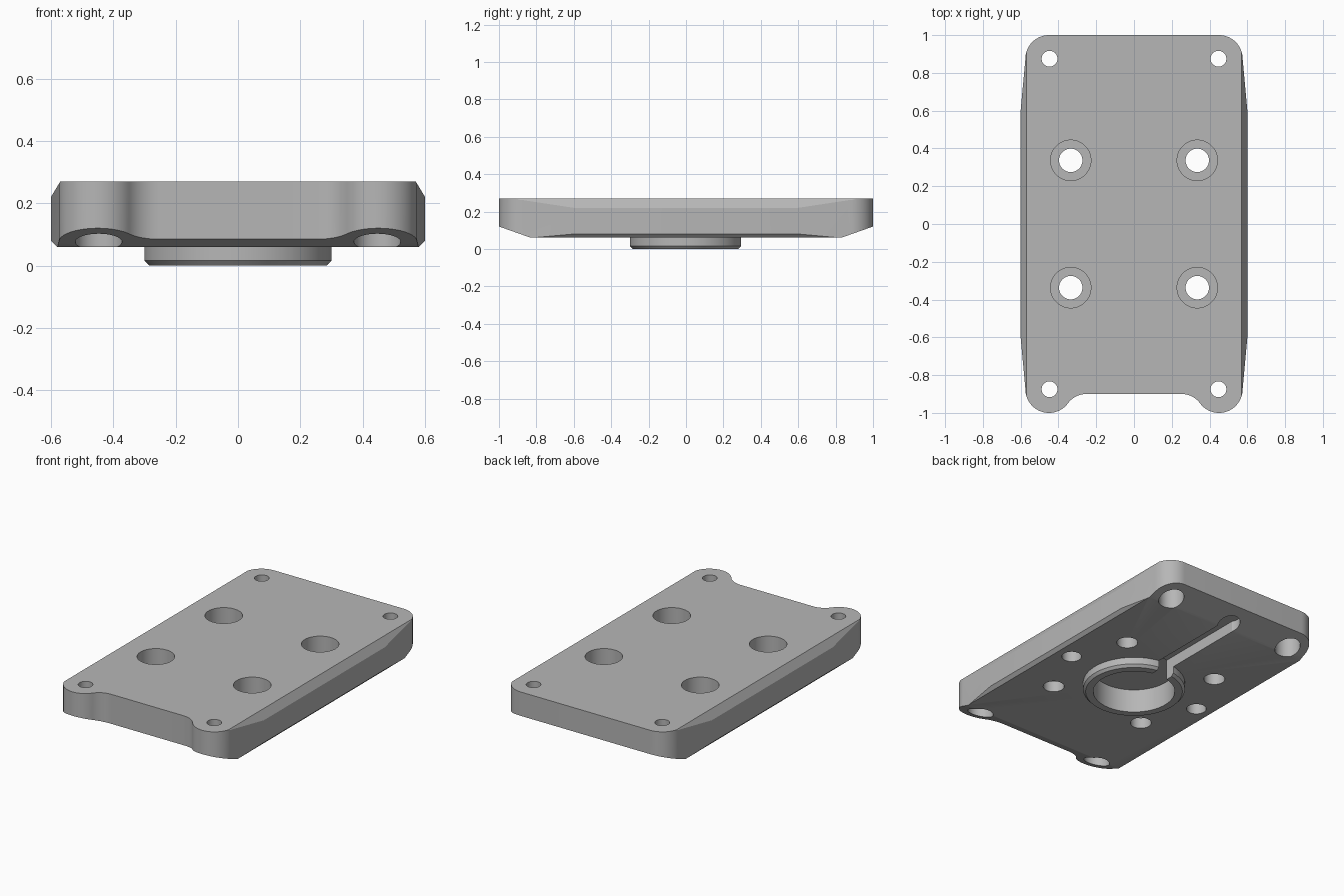
import bpy, bmesh, math
from mathutils import Vector

if "Cube" in bpy.data.objects:
    bpy.data.objects.remove(bpy.data.objects["Cube"], do_unlink=True)

grey = bpy.data.materials.new("machined grey")
grey.use_nodes = True
COLOUR = (0.47, 0.47, 0.47, 1)
grey.diffuse_color = COLOUR
grey.node_tree.nodes["Principled BSDF"].inputs["Base Color"].default_value = COLOUR

BOTTOM, TOP = 0.06, 0.27


def add_object(name, bm):
    bmesh.ops.recalc_face_normals(bm, faces=bm.faces)
    mesh = bpy.data.meshes.new(name)
    bm.to_mesh(mesh)
    bm.free()
    mesh.materials.append(grey)
    obj = bpy.data.objects.new(name, mesh)
    bpy.context.collection.objects.link(obj)
    return obj


def prism(outline, z0, z1):
    """Extrude a flat outline between two heights."""
    bm = bmesh.new()
    face = bm.faces.new([bm.verts.new((x, y, z0)) for x, y in outline])
    ext = bmesh.ops.extrude_face_region(bm, geom=[face])
    verts = [g for g in ext["geom"] if isinstance(g, bmesh.types.BMVert)]
    bmesh.ops.translate(bm, verts=verts, vec=(0, 0, z1 - z0))
    return bm


def turned(profile, x=0, y=0, seg=64):
    """Solid of revolution from (radius, height) points."""
    bm = bmesh.new()
    rings = [[bm.verts.new((x + r * math.cos(2 * math.pi * i / seg),
                            y + r * math.sin(2 * math.pi * i / seg), z))
              for i in range(seg)] for r, z in profile]
    for a, b in zip(rings, rings[1:]):
        for i in range(seg):
            j = (i + 1) % seg
            bm.faces.new((a[i], a[j], b[j], b[i]))
    bm.faces.new(rings[0])
    bm.faces.new(rings[-1])
    return bm


def arc(cx, cy, r, a0, a1, n=16):
    return [(cx + r * math.cos(math.radians(a0 + (a1 - a0) * i / n)),
             cy + r * math.sin(math.radians(a0 + (a1 - a0) * i / n))) for i in range(n + 1)]


def combine(target, bm, operation):
    """Apply a boolean with a temporary tool solid."""
    tool = add_object("tool", bm)
    tool.hide_render = True
    mod = target.modifiers.new("boolean", 'BOOLEAN')
    mod.operation, mod.object, mod.solver = operation, tool, 'EXACT'
    bpy.context.view_layer.objects.active = target
    bpy.ops.object.modifier_apply(modifier=mod.name)
    bpy.data.objects.remove(tool, do_unlink=True)


# Plate outline: rounded corners, tapered flanks and a filleted notch at the front
CX, CY, R, NOTCH, FILLET = 0.45, 0.875, 0.125, -0.9, 0.12
fy = NOTCH - FILLET
fx = CX - math.sqrt((R + FILLET) ** 2 - (fy + CY) ** 2)
meet = math.degrees(math.atan2(-CY - fy, CX - fx))
half = (arc(fx, fy, FILLET, 90, meet)
        + arc(CX, -CY, R, 180 + meet, 360, 28)[1:]
        + [(0.6, -0.6), (0.6, 0.6)]
        + arc(CX, CY, R, 0, 90))
outline = half + [(-x, y) for x, y in reversed(half)]
bm = prism(outline, BOTTOM, TOP)

# Bevel the flanks (top and bottom) and the underside of both ends
cuts = []
for s in (1, -1):
    cuts += [((0.57 * s, 0, TOP), (0.05 * s, 0, 0.03)),
             ((0.58 * s, 0, BOTTOM), (0.02 * s, 0, -0.02)),
             ((0, 0.83 * s, BOTTOM), (0, 0.06 * s, -0.17))]
for point, normal in cuts:
    bmesh.ops.bisect_plane(bm, geom=bm.verts[:] + bm.edges[:] + bm.faces[:], dist=1e-5,
                           plane_co=point, plane_no=Vector(normal).normalized(), clear_outer=True)
    bmesh.ops.holes_fill(bm, edges=[e for e in bm.edges if e.is_boundary], sides=0)
plate = add_object("mounting_plate", bm)

# Round boss under the plate, with a blind pocket
combine(plate, turned([(0.285, 0), (0.3, 0.016), (0.3, 0.1)], seg=96), 'UNION')
combine(plate, turned([(0.24, -0.1), (0.24, 0.15)], seg=96), 'DIFFERENCE')

# Cable slot running from the pocket to the back, with a wider round end
combine(plate, prism([(-0.055, 0.1), (0.055, 0.1), (0.055, 0.87), (-0.055, 0.87)], -0.1, 0.13),
        'DIFFERENCE')
combine(plate, turned([(0.066, -0.1), (0.066, 0.13)], 0, 0.87, 48), 'DIFFERENCE')

for sx in (1, -1):
    for sy in (1, -1):
        # Screw holes counterbored from above
        combine(plate, turned([(0.062, -0.1), (0.062, 0.13), (0.107, 0.13), (0.107, 0.4)],
                              0.335 * sx, 0.337 * sy), 'DIFFERENCE')
        # Corner holes counterbored from below
        combine(plate, turned([(0.075, -0.1), (0.075, 0.2), (0.042, 0.2), (0.042, 0.4)],
                              0.447 * sx, CY * sy, 48), 'DIFFERENCE')
    # Blind holes on the underside
    combine(plate, turned([(0.058, -0.1), (0.058, 0.18)], 0.48 * sx, 0, 48), 'DIFFERENCE')

# Smooth round walls, keep edges crisp
bpy.ops.object.select_all(action='DESELECT')
plate.select_set(True)
bpy.context.view_layer.objects.active = plate
bpy.ops.object.shade_smooth_by_angle(angle=math.radians(25))
